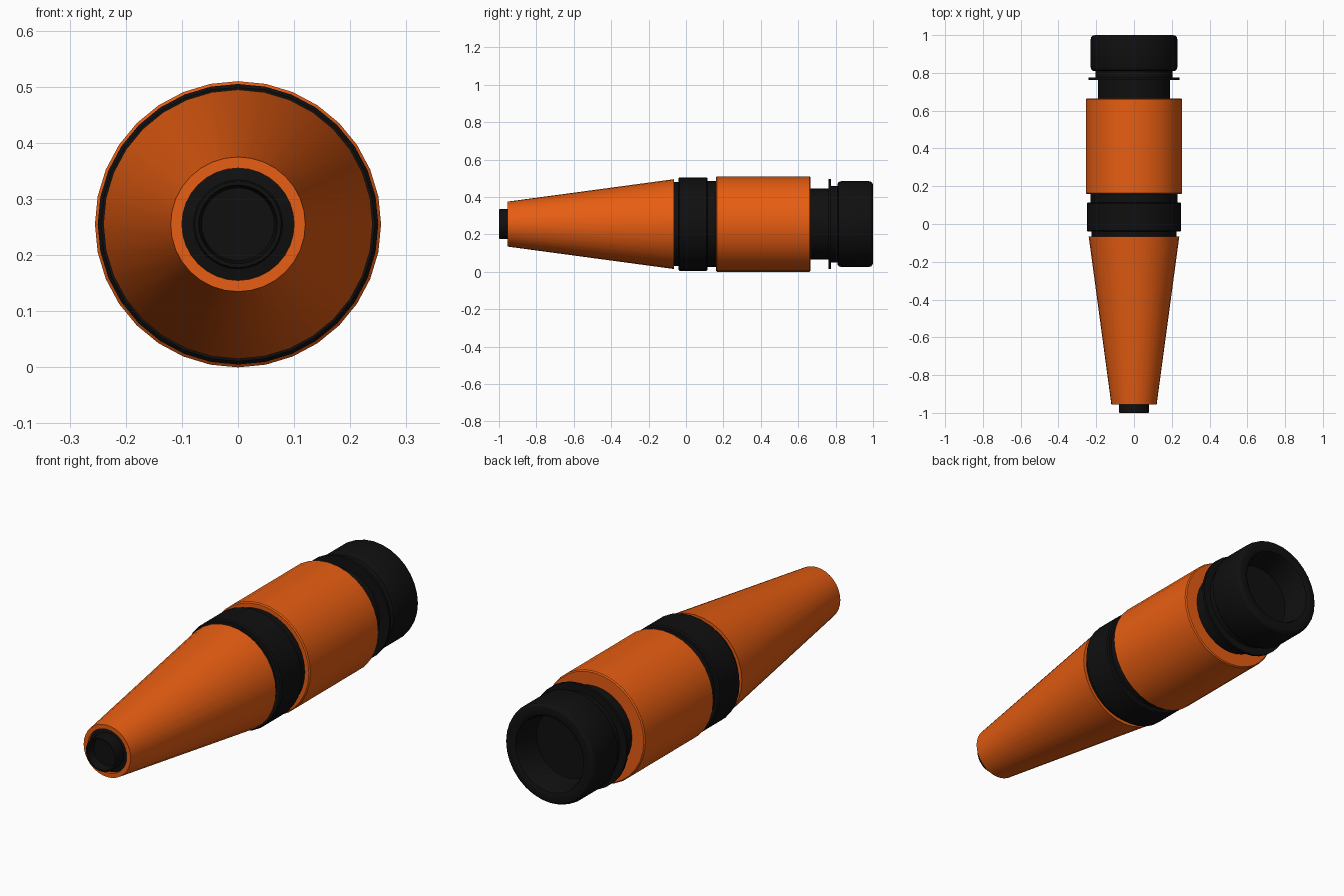
import bpy, bmesh, math

if "Cube" in bpy.data.objects:
    bpy.data.objects.remove(bpy.data.objects["Cube"])

SIDES = 32
AXIS_Z = 0.255


def material(name, rgb):
    m = bpy.data.materials.new(name)
    m.diffuse_color = (*rgb, 1)
    m.use_nodes = True
    m.node_tree.nodes["Principled BSDF"].inputs["Base Color"].default_value = m.diffuse_color
    return m


orange = material("orange_plastic", (0.8, 0.11, 0.006))
black = material("black_rubber", (0.005, 0.005, 0.005))


def lathe(name, profile, mat, closed=False):
    """Revolve (y, radius) points around the long axis; radius 0 caps an end."""
    bm = bmesh.new()
    rings = []
    for y, r in profile:
        if r == 0:
            rings.append([bm.verts.new((0, y, 0))])
        else:
            angles = [2 * math.pi * i / SIDES for i in range(SIDES)]
            rings.append([bm.verts.new((r * math.sin(a), y, r * math.cos(a))) for a in angles])
    pairs = list(zip(rings, rings[1:]))
    if closed:
        pairs.append((rings[-1], rings[0]))
    for a, b in pairs:
        for i in range(SIDES):
            j = (i + 1) % SIDES
            quad = [a[i % len(a)], a[j % len(a)], b[j % len(b)], b[i % len(b)]]
            bm.faces.new(list(dict.fromkeys(quad)))
    bmesh.ops.recalc_face_normals(bm, faces=bm.faces)
    mesh = bpy.data.meshes.new(name)
    bm.to_mesh(mesh)
    bm.free()
    mesh.materials.append(mat)
    obj = bpy.data.objects.new(name, mesh)
    obj.location.z = AXIS_Z
    bpy.context.collection.objects.link(obj)
    bpy.ops.object.select_all(action='DESELECT')
    obj.select_set(True)
    bpy.context.view_layer.objects.active = obj
    bpy.ops.object.shade_smooth_by_angle(angle=math.radians(30))
    return obj


# Tapered front shell with an open mouth
lathe("front_cone", [(-0.955, 0.10), (-0.955, 0.12), (-0.065, 0.24),
                     (-0.065, 0.20), (-0.90, 0.10)], orange, closed=True)

# Straight rear barrel
lathe("rear_barrel", [(0.16, 0.18), (0.16, 0.25), (0.165, 0.255), (0.66, 0.255),
                      (0.665, 0.25), (0.665, 0.18)], orange, closed=True)

# Insert in the mouth, stepping down to the protruding hollow tip
lathe("front_tip", [(-0.88, 0), (-0.88, 0.10), (-0.94, 0.10), (-0.945, 0.08),
                    (-0.995, 0.08), (-1.0, 0.077), (-1.0, 0.07), (-0.96, 0.065),
                    (-0.96, 0)], black)

# Grip band between the two shells, with stepped shoulders
lathe("middle_band", [(-0.10, 0), (-0.10, 0.21), (-0.07, 0.225), (-0.04, 0.225),
                      (-0.04, 0.244), (-0.034, 0.25), (0.109, 0.25), (0.115, 0.244),
                      (0.115, 0.23), (0.17, 0.23), (0.17, 0)], black)

# Neck behind the barrel
lathe("rear_neck", [(0.60, 0), (0.60, 0.19), (0.77, 0.19), (0.77, 0.205),
                    (0.83, 0.205), (0.83, 0)], black)

# Thin flange
lathe("rear_flange", [(0.763, 0.15), (0.763, 0.24), (0.775, 0.24), (0.775, 0.15)],
      black, closed=True)

# Rounded end cap with a dished recess
lathe("end_cap", [(0.81, 0), (0.81, 0.215), (0.815, 0.224), (0.83, 0.23),
                  (0.975, 0.23), (0.99, 0.226), (0.998, 0.217), (1.0, 0.205),
                  (1.0, 0.185), (0.995, 0.174), (0.98, 0.167), (0.87, 0.155),
                  (0.87, 0)], black)
